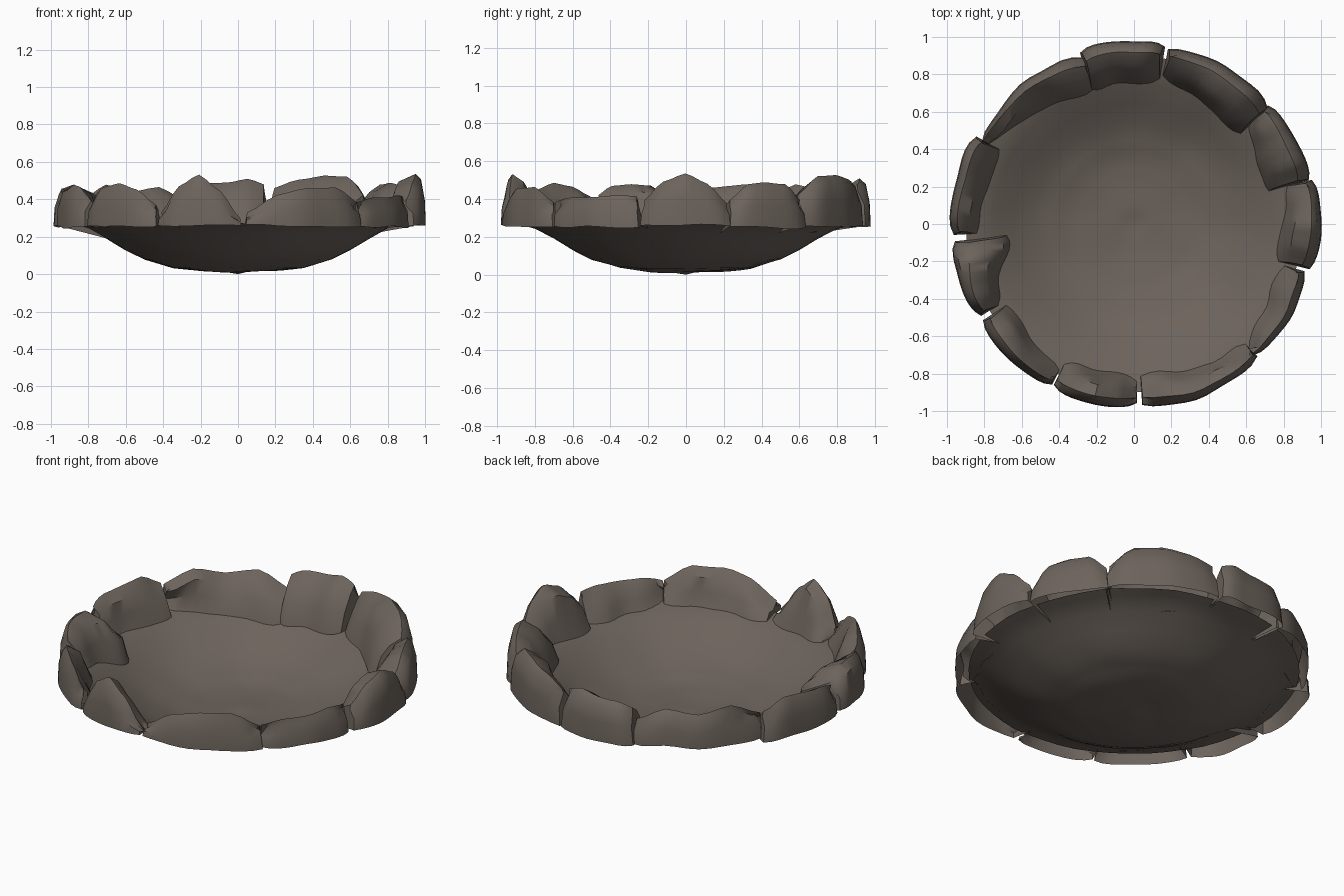
import bpy, math
from mathutils import Vector, noise

if "Cube" in bpy.data.objects:
    bpy.data.objects.remove(bpy.data.objects["Cube"])

stone = bpy.data.materials.new("warm grey stone")
stone.diffuse_color = (0.150, 0.125, 0.106, 1)
stone.use_nodes = True
stone.node_tree.nodes["Principled BSDF"].inputs["Base Color"].default_value = stone.diffuse_color


def lerp_list(vals, t):
    """Smooth interpolation through evenly spaced values."""
    x = min(max(t, 0), 1) * (len(vals) - 1)
    i = min(int(x), len(vals) - 2)
    f = x - i
    f = 0.5 * f + 0.5 * f * f * (3 - 2 * f)
    return vals[i] * (1 - f) + vals[i + 1] * f


def make(name, verts, faces, angle):
    me = bpy.data.meshes.new(name)
    me.from_pydata(verts, [], faces)
    me.materials.append(stone)
    ob = bpy.data.objects.new(name, me)
    bpy.context.collection.objects.link(ob)
    bpy.ops.object.select_all(action='DESELECT')
    ob.select_set(True)
    bpy.context.view_layer.objects.active = ob
    bpy.ops.object.shade_smooth_by_angle(angle=math.radians(angle))
    return ob


# Shallow basin: revolved profile with a slightly uneven surface
BOWL = [(0, .008), (.2, .017), (.35, .035), (.5, .08), (.6, .13),
        (.7, .19), (.8, .245), (.9, .275)]


def bowl_z(r):
    for (r0, z0), (r1, z1) in zip(BOWL, BOWL[1:]):
        if r <= r1:
            return z0 + (z1 - z0) * (r - r0) / (r1 - r0)
    return BOWL[-1][1]


SEG, RINGS = 56, 18
verts, faces = [(0, 0, 0)], []
for i in range(1, RINGS + 1):
    r = .9 * i / RINGS
    for j in range(SEG):
        a = 2 * math.pi * j / SEG
        x, y = r * math.cos(a), r * math.sin(a)
        bump = .010 * noise.noise(Vector((x * 4, y * 4, 3.1)))
        verts.append((x, y, max(0, bowl_z(r) + bump)))
for j in range(SEG):
    faces.append((0, 1 + j, 1 + (j + 1) % SEG))
    for i in range(RINGS - 1):
        a, b = 1 + i * SEG, 1 + (i + 1) * SEG
        k = (j + 1) % SEG
        faces.append((a + j, b + j, b + k, a + k))
make("basin", verts, faces, 60)

# Rim stones: start angle, end angle, outer radius, inner radius at both ends, heights
STONES = [
    (80, 107.5, .985, .77, .76, (.48, .51, .49, .48, .45)),
    (106.5, 152, .955, .74, .87, (.38, .46, .44, .47, .41)),
    (151, 183.5, .985, .83, .82, (.42, .48, .47, .46, .42)),
    (185.5, 211, .985, .68, .84, (.40, .47, .48, .47, .42)),
    (212.5, 243, .985, .79, .87, (.42, .47, .49, .45, .37)),
    (243.5, 271, .985, .83, .81, (.33, .47, .53, .45, .30)),
    (272.5, 313, .99, .80, .88, (.33, .42, .46, .46, .38)),
    (312, 344.5, .97, .88, .81, (.38, .41, .42, .43, .41)),
    (-14.5, 14, 1.0, .77, .82, (.39, .49, .53, .48, .38)),
    (14, 41.5, .985, .71, .82, (.40, .48, .49, .48, .39)),
    (40.5, 79, .975, .74, .78, (.42, .52, .53, .50, .46)),
]
COLS = 12
for n, (a0, a1, ro, ri0, ri1, hs) in enumerate(STONES):
    verts, faces = [], []
    for c in range(COLS + 1):
        t = c / COLS
        a = math.radians(a0 + (a1 - a0) * t)
        d = Vector((math.cos(a), math.sin(a), 0))

        def wob(k, s):
            return s * noise.noise(d * 4.3 + Vector((0, 0, k * 1.7 + n * 5.3)))
        end = abs(2 * t - 1) ** 6                      # rounding near the ends
        R = ro - .025 * end + wob(0, .02)
        I = ri0 + (ri1 - ri0) * t + .03 * end + wob(1, .04)
        h = lerp_list(hs, t) + wob(2, .015)
        w = R - I
        section = [
            (R, .255 + wob(3, .02)),                   # open lower edge
            (R - .005, .255 + .5 * (h - .255)),
            (R - .025 - .02 * end, h - .03),
            (R - .28 * w, h),                          # crest
            (R - .62 * w + wob(4, .05), h - .04),
            (I + .02, .27 + .35 * (h - .27)),
            (I - .015, bowl_z(I) - .004),              # foot on the basin
        ]
        tilt = math.radians(1.2) * (2 * t - 1) ** 5    # ends lean inwards at the top
        for r, z in section:
            b = a - tilt * (z - .255) / .2
            verts.append((r * math.cos(b), r * math.sin(b), z))
    m = len(section)
    for c in range(COLS):
        for k in range(m - 1):
            p = c * m + k
            faces.append((p, p + m, p + m + 1, p + 1))
    faces.append(tuple(range(m)))                      # end caps
    faces.append(tuple(reversed(range(COLS * m, COLS * m + m))))
    make(f"rim_stone_{n + 1}", verts, faces, 42)
